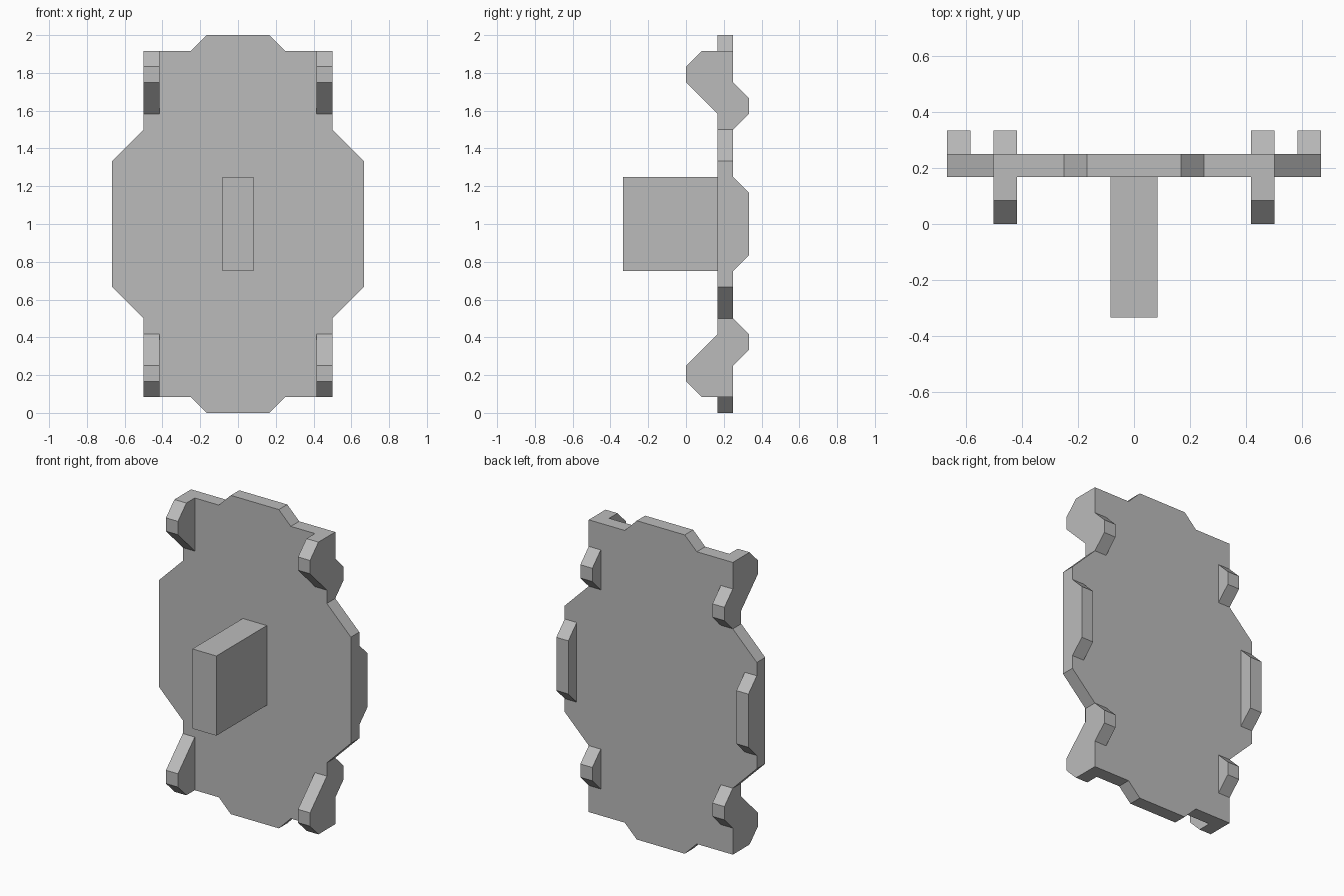
import bpy
import bmesh

if "Cube" in bpy.data.objects:
    bpy.data.objects.remove(bpy.data.objects["Cube"])

U = 1 / 12  # modelling grid unit

grey = bpy.data.materials.new("plain grey")
grey.diffuse_color = (0.5, 0.5, 0.5, 1)
grey.use_nodes = True
grey.node_tree.nodes["Principled BSDF"].inputs["Base Color"].default_value = grey.diffuse_color


def prism(name, profile, lo, hi, axis):
    """Extrude a 2D profile (grid units) along x or y from lo to hi."""
    bm = bmesh.new()

    def place(a, b, t):
        return (t * U, a * U, b * U) if axis == "x" else (a * U, t * U, b * U)

    face = bm.faces.new([bm.verts.new(place(a, b, lo)) for a, b in profile])
    ext = bmesh.ops.extrude_face_region(bm, geom=[face])
    verts = [g for g in ext["geom"] if isinstance(g, bmesh.types.BMVert)]
    d = (hi - lo) * U
    bmesh.ops.translate(bm, verts=verts, vec=(d, 0, 0) if axis == "x" else (0, d, 0))
    bmesh.ops.recalc_face_normals(bm, faces=bm.faces)
    mesh = bpy.data.meshes.new(name)
    bm.to_mesh(mesh)
    bm.free()
    mesh.materials.append(grey)
    obj = bpy.data.objects.new(name, mesh)
    bpy.context.collection.objects.link(obj)
    return obj


# Stepped plate outline: one quarter mirrored around the centre
quarter = [(2, 12), (3, 11), (6, 11), (6, 6), (8, 4)]
half = quarter + [(x, -z) for x, z in reversed(quarter)]
outline = half + [(-x, -z) for x, z in half]
prism("plate", [(x, z + 12) for x, z in outline], 2, 3, "y")

# Central block on the front
prism("front_block", [(-4, 9), (2, 9), (2, 15), (-4, 15)], -1, 1, "x")

# Corner hooks and lugs, side lugs
front_hook = [(2, 23), (1, 23), (0, 22), (0, 21), (2, 19)]
back_lug = [(3, 21), (4, 20), (4, 19), (3, 18)]
side_lug = [(3, 15), (4, 14), (4, 10), (3, 9)]
for side, s in (("right", 1), ("left", -1)):
    prism(f"side_lug_{side}", side_lug, 7 * s, 8 * s, "x")
    for level in ("upper", "lower"):
        for part, pts in (("front_hook", front_hook), ("back_lug", back_lug)):
            if level == "lower":
                pts = [(y, 24 - z) for y, z in pts]
            prism(f"{part}_{level}_{side}", pts, 5 * s, 6 * s, "x")
